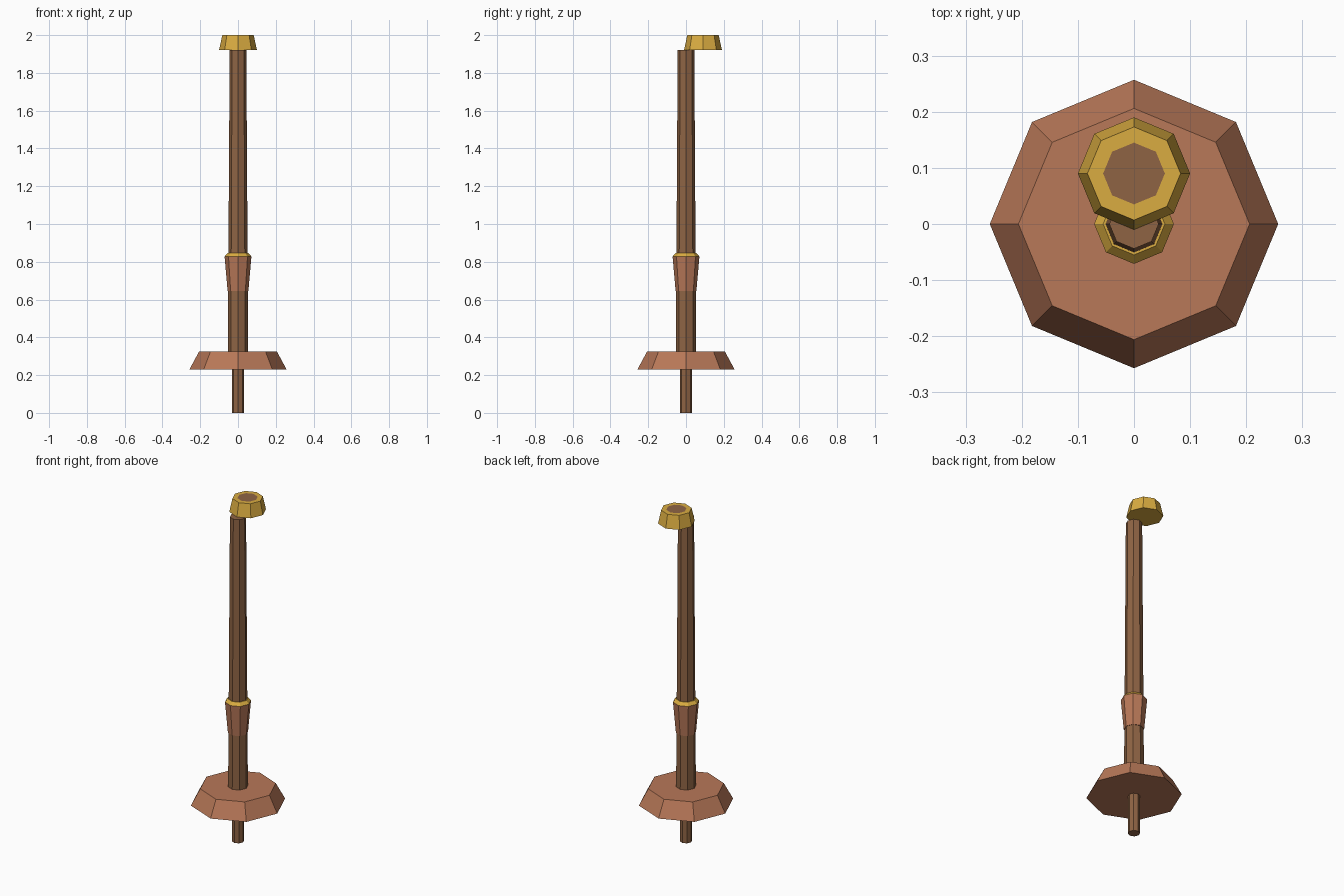
import bpy, bmesh, math

if "Cube" in bpy.data.objects:
    bpy.data.objects.remove(bpy.data.objects["Cube"])

SIDES = 8


def material(name, rgb):
    m = bpy.data.materials.new(name)
    lin = [(c / 255 / 12.92 if c < 11 else ((c / 255 + 0.055) / 1.055) ** 2.4) for c in rgb]
    m.diffuse_color = (*lin, 1.0)
    m.use_nodes = True
    m.node_tree.nodes["Principled BSDF"].inputs["Base Color"].default_value = m.diffuse_color
    return m


wood = material("brown_wood", (143, 100, 68))
copper = material("copper", (184, 120, 88))
gold = material("gold", (218, 172, 65))


def lathe(name, profile, mats, y=0.0, color_rule=None):
    """Eight-sided turned part from (radius, z) rings, closed at both ends."""
    bm = bmesh.new()
    rings = []
    for r, z in profile:
        angles = [2 * math.pi * i / SIDES for i in range(SIDES)]
        rings.append([bm.verts.new((r * math.cos(a), r * math.sin(a), z)) for a in angles])
    for low, high in zip(rings, rings[1:]):
        for i in range(SIDES):
            j = (i + 1) % SIDES
            bm.faces.new((low[i], low[j], high[j], high[i]))
    bm.faces.new(rings[0][::-1])
    bm.faces.new(rings[-1])
    if color_rule:
        for f in bm.faces:
            f.material_index = color_rule(f)
    mesh = bpy.data.meshes.new(name)
    bm.to_mesh(mesh)
    bm.free()
    for m in mats:
        mesh.materials.append(m)
    obj = bpy.data.objects.new(name, mesh)
    obj.location.y = y
    bpy.context.collection.objects.link(obj)
    return obj


# Narrow foot below the guard
lathe("foot_peg", [(0.033, 0.0), (0.033, 0.24)], [wood])

# Wide sloped guard
lathe("guard_disc", [(0.257, 0.23), (0.206, 0.325)], [copper])

# Long tapering shaft
lathe("shaft", [(0.054, 0.31), (0.044, 1.922)], [wood])

# Flared sleeve and its gold bevelled rim
lathe("sleeve", [(0.055, 0.645), (0.071, 0.828)], [copper])
lathe("sleeve_rim", [(0.071, 0.828), (0.055, 0.846)], [gold])

# Offset gold cap with a flush wooden centre
lathe("end_cap", [(0.10, 1.922), (0.083, 2.0), (0.055, 2.0)], [gold, wood], y=0.09,
      color_rule=lambda f: int(len(f.verts) == SIDES and f.calc_center_median().z > 1.99))
